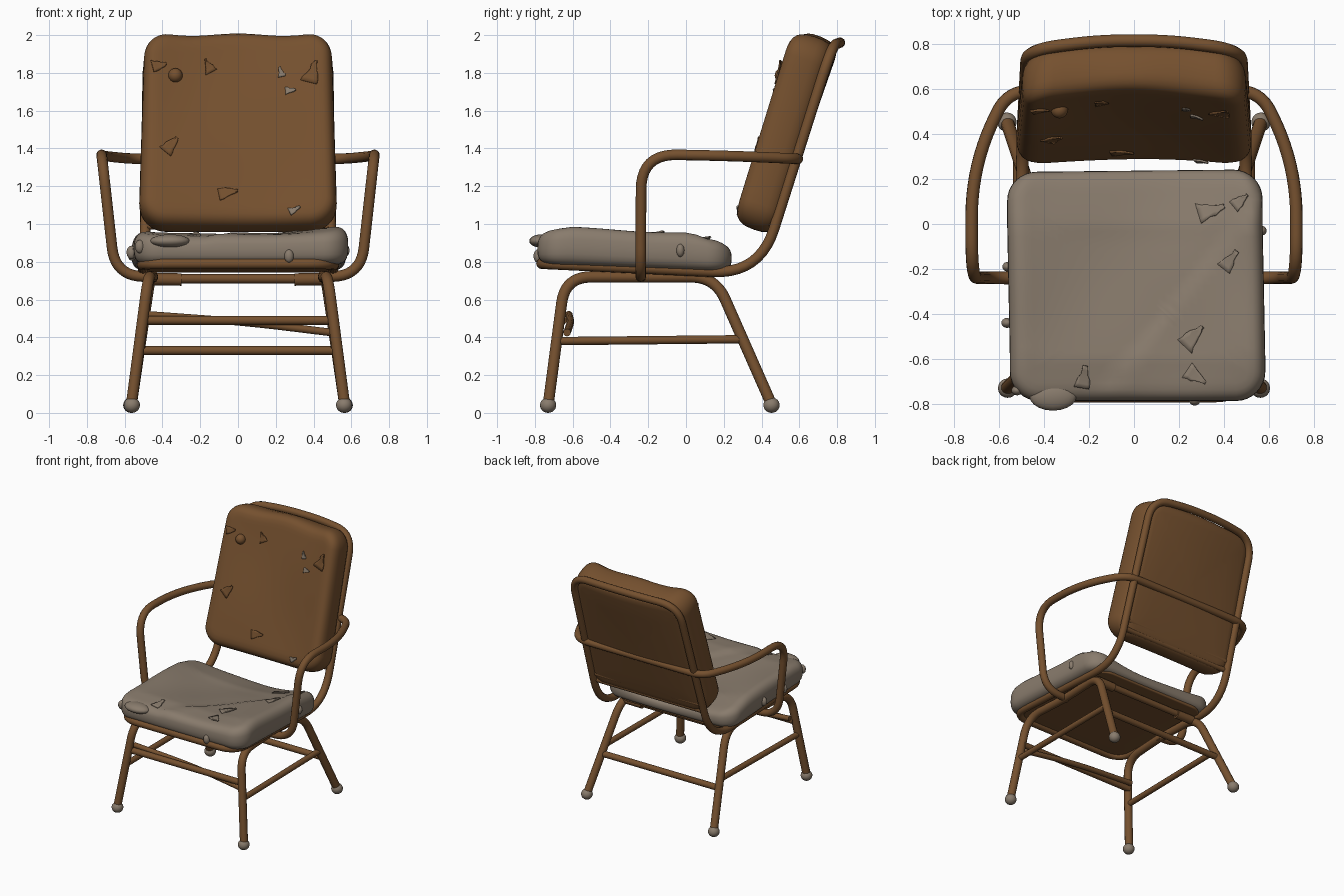
import bpy, bmesh, math, random
from mathutils import Vector

if "Cube" in bpy.data.objects:
    bpy.data.objects.remove(bpy.data.objects["Cube"])

random.seed(4)


def material(name, rgb):
    m = bpy.data.materials.new(name)
    m.diffuse_color = (*rgb, 1)
    m.use_nodes = True
    m.node_tree.nodes["Principled BSDF"].inputs["Base Color"].default_value = m.diffuse_color
    return m


BROWN = material("rust brown", (0.178, 0.081, 0.028))
GREY = material("worn grey", (0.25, 0.20, 0.152))


def finish(name, bm, mat):
    bmesh.ops.recalc_face_normals(bm, faces=bm.faces)
    for f in bm.faces:
        f.smooth = True
    me = bpy.data.meshes.new(name)
    bm.to_mesh(me)
    bm.free()
    me.materials.append(mat)
    ob = bpy.data.objects.new(name, me)
    bpy.context.collection.objects.link(ob)
    return ob


def tube(name, pts, r, closed=False, mat=BROWN):
    """Round tube through points (x, y, z[, bend length]); bends are filleted."""
    path, n = [], len(pts)
    for i, p in enumerate(pts):
        P = Vector(p[:3])
        if len(p) == 3:
            path.append(P)
            continue
        A, B = Vector(pts[i - 1][:3]), Vector(pts[(i + 1) % n][:3])
        a, b = P + (A - P).normalized() * p[3], P + (B - P).normalized() * p[3]
        for k in range(11):
            t = k / 10
            path.append(a * (1 - t) ** 2 + P * 2 * t * (1 - t) + b * t * t)
    cu = bpy.data.curves.new(name, 'CURVE')
    cu.dimensions = '3D'
    cu.bevel_depth, cu.bevel_resolution, cu.use_fill_caps = r, 4, True
    sp = cu.splines.new('POLY')
    sp.points.add(len(path) - 1)
    for q, v in zip(sp.points, path):
        q.co = (*v, 1)
    sp.use_cyclic_u = closed
    tmp = bpy.data.objects.new(name + "_path", cu)
    bpy.context.collection.objects.link(tmp)
    dg = bpy.context.evaluated_depsgraph_get()
    me = bpy.data.meshes.new_from_object(tmp.evaluated_get(dg))
    bpy.data.objects.remove(tmp)
    me.name = name
    me.materials.clear()
    me.materials.append(mat)
    for f in me.polygons:
        f.use_smooth = True
    ob = bpy.data.objects.new(name, me)
    bpy.context.collection.objects.link(ob)
    return ob


def mirrored(half):
    return half + [(-p[0], *p[1:]) for p in reversed(half)]


def outline(hx, hy, R, arc=8, side=14):
    """Rounded rectangle, counter-clockwise."""
    corners = [(hx - R, hy - R, 0), (R - hx, hy - R, 90), (R - hx, R - hy, 180), (hx - R, R - hy, 270)]
    out = []
    for i, (cx, cy, a0) in enumerate(corners):
        for k in range(arc + 1):
            a = math.radians(a0 + 90 * k / arc)
            out.append(Vector((cx + R * math.cos(a), cy + R * math.sin(a))))
        nx, ny, a1 = corners[(i + 1) % 4]
        a1 = math.radians(a1)
        end = Vector((nx + R * math.cos(a1), ny + R * math.sin(a1)))
        start = out[-1]
        out += [start.lerp(end, k / side) for k in range(1, side)]
    return out


def cushion(name, hx, hy, R, h, er, warp, mat):
    """Stack of rounded-rectangle rings with a soft edge, bent by warp."""
    prof = [(er, s, 0) for s in (0.04, 0.35, 0.7)]
    for k in range(13):
        a = math.radians(-90 + 15 * k)
        s = math.copysign(abs(math.sin(a)) ** 0.75, a)
        prof.append((er * (1 - max(math.cos(a), 0) ** 0.75), 1, h / 2 * (1 + s)))
    prof += [(er, s / 16, h) for s in range(15, 0, -1)]
    bm = bmesh.new()
    rings = []
    for d, s, z in prof:
        pts = outline(hx - d, hy - d, max(R - d, 0.02))
        rings.append([bm.verts.new(warp(p.x * s, p.y * s, z)) for p in pts])
    n = len(rings[0])
    for a, b in zip(rings, rings[1:]):
        for i in range(n):
            bm.faces.new((a[i], a[(i + 1) % n], b[(i + 1) % n], b[i]))
    bm.faces.new(rings[0])
    bm.faces.new(rings[-1])
    return finish(name, bm, mat)


def flake(name, warp, x, y, z, size, ang, mat, curl=0.03):
    """Curled torn scrap lying on a cushion surface."""
    bm = bmesh.new()
    bmesh.ops.create_grid(bm, x_segments=5, y_segments=5, size=1)
    c, s = math.cos(ang), math.sin(ang)
    for v in bm.verts:
        t = (v.co.x + 1) / 2
        u, w = v.co.x * size, v.co.y * size * (0.75 - 0.6 * t) + random.uniform(-.1, .1) * size
        v.co = warp(x + u * c - w * s, y + u * s + w * c, z + 0.002 + curl * t * t)
    ob = finish(name, bm, mat)
    so = ob.modifiers.new("thickness", 'SOLIDIFY')
    so.thickness, so.offset = 0.008, 0


def ball(name, loc, scale, mat):
    bm = bmesh.new()
    bmesh.ops.create_uvsphere(bm, u_segments=20, v_segments=12, radius=1)
    for v in bm.verts:
        v.co = Vector(loc) + Vector((v.co.x * scale[0], v.co.y * scale[1], v.co.z * scale[2]))
    finish(name, bm, mat)


# main frame: seat rail and backrest in one closed tube, top rail bowed backwards
tube("main_frame", mirrored([(0.51, -0.765, 0.79, 0.15), (0.495, 0.39, 0.735, 0.25),
                             (0.475, 0.775, 1.945, 0.16), (0.15, 0.815, 1.96, 0.12)]), 0.028, True)
# arms: one tube running behind the back, down and in under the seat
tube("arm_tube", mirrored([(0.43, -0.24, 0.72), (0.65, -0.24, 0.725, 0.15),
                           (0.722, -0.237, 1.37, 0.19), (0.722, 0.27, 1.36, 0.24),
                           (0.56, 0.592, 1.345, 0.1)]), 0.028)

# side leg loops and feet
for sx, side in ((1, "right"), (-1, "left")):
    tube(f"leg_loop_{side}", [(0.565 * sx, -0.73, 0.04), (0.475 * sx, -0.64, 0.72, 0.14),
                              (0.45 * sx, -0.25, 0.72, 0.1),
                              (0.465 * sx, 0.155, 0.72, 0.13), (0.565 * sx, 0.455, 0.04)], 0.03)
    ball(f"front_foot_{side}", (0.562 * sx, -0.73, 0.041), (0.043, 0.043, 0.041), GREY)
    ball(f"rear_foot_{side}", (0.565 * sx, 0.453, 0.041), (0.043, 0.043, 0.041), GREY)
    tube(f"side_stretcher_{side}", [(0.52 * sx, -0.68, 0.38), (0.515 * sx, 0.305, 0.39)], 0.022)
    # joining sleeves under the seat
    tube(f"sleeve_{side}", [(0.45 * sx, 0.12, 0.708), (0.3 * sx, 0.12, 0.706)], 0.033)

# cross stretchers
tube("rear_stretcher", [(-0.52, 0.325, 0.33), (0.52, 0.325, 0.33)], 0.024)
tube("front_stretcher", [(-0.5, -0.655, 0.49), (0.5, -0.655, 0.49)], 0.024)
tube("loose_stretcher", [(-0.49, -0.62, 0.52), (0.05, -0.61, 0.48, 0.2), (0.5, -0.63, 0.425)], 0.02)
tube("rear_seat_bar", [(-0.46, 0.12, 0.71), (0.46, 0.12, 0.71)], 0.024)
for i, z in enumerate((0.99, 1.05)):
    y = 0.585 + 0.35 * (z - 1.35)
    tube(f"lower_back_bar_{i + 1}", [(-0.48, y, z), (0.48, y, z)], 0.02)

SEAT_H, BACK_H = 0.185, 0.225


def clamp01(t):
    return max(0.0, min(1.0, t))


def seat_warp(x, y, z):
    wy = y - 0.275
    t = z / SEAT_H
    dip = -0.055 * max(0, 1 - (x / 0.5) ** 2) * clamp01(0.8 + y)
    droop = -0.035 * clamp01((wy - 0.0) / 0.2) - 0.03 * clamp01((-0.6 - wy) / 0.18)
    # torn cover: raised step along a diagonal line
    d = (x - 0.55) * 0.772 - (wy - 0.12) * 0.636
    step = 0.014 * clamp01(d / 0.02) if t > 0.6 else 0
    ripple = 0.006 * math.sin(9 * x + 3) * math.sin(8 * wy)
    wx = x + 0.012 * clamp01(-wy / 0.6) + 0.004
    return Vector((wx, wy + 0.015 * x * clamp01(wy * 3), 0.758 - 0.04 * wy + z + t * (dip + droop + step + ripple)))


def back_warp(x, v, w):
    t = w / BACK_H
    s = (v + 0.5375) / 1.075
    # curved panel: edges wrap forward, more so at the top
    bow = 0.045 * s * (x / 0.5) ** 2
    hollow = -0.03 * (1 - 0.6 * s) * max(0, 1 - (x / 0.5) ** 2) + 0.006 * math.sin(7 * x) * math.sin(6 * v)
    w = w + 0.015 + bow + t * (hollow + 0.01)
    v = v + 0.463 + 0.012 * s * t * math.cos(11 * x)
    return Vector((x * (1.04 - 0.065 * s), 0.5 + 0.33 * v - 0.944 * w, 1 + 0.944 * v + 0.33 * w))


# seat pan and cushions
cushion("seat_pan", 0.5, 0.49, 0.12, 0.03, 0.012,
        lambda x, y, z: Vector((x, y - 0.275, 0.752 - 0.045 * (y - 0.275) + z)), BROWN)
cushion("seat_cushion", 0.568, 0.512, 0.13, SEAT_H, 0.08, seat_warp, GREY)
cushion("back_cushion", 0.507, 0.5375, 0.14, BACK_H, 0.09, back_warp, BROWN)

# damage: lump, nub and torn scraps
ball("seat_lump", (-0.36, -0.765, 0.91), (0.105, 0.065, 0.035), GREY)
ball("back_nub", back_warp(-0.335, 0.29, BACK_H), (0.038, 0.038, 0.038), BROWN)
for i, (x, z, size, a, m) in enumerate([
        (-0.35, 1.42, 0.05, 0.9, BROWN), (-0.05, 1.17, 0.05, 0.2, BROWN),
        (-0.16, 1.84, 0.04, 2.0, BROWN), (-0.42, 1.83, 0.04, 0.3, BROWN),
        (0.40, 1.80, 0.06, 1.2, BROWN), (0.23, 1.81, 0.028, 1.8, GREY),
        (0.28, 1.71, 0.028, 0.0, GREY), (0.29, 1.08, 0.03, 0.4, GREY)]):
    flake(f"back_scrap_{i + 1}", back_warp, x, (z - 1.08) / 0.944 - 0.463, BACK_H, size, a, m, 0.012)
for i, (x, y, size, a) in enumerate([
        (0.34, 0.06, 0.06, 0.3), (0.42, -0.16, 0.05, 0.9), (0.25, -0.5, 0.06, 0.8),
        (0.26, -0.68, 0.05, -0.6), (-0.24, -0.68, 0.05, 1.4), (0.47, 0.1, 0.04, 0.7)]):
    flake(f"seat_scrap_{i + 1}", seat_warp, x, y + 0.275, SEAT_H, size, a, GREY, 0.01)

# ragged bits hanging on the seat edges
for i, (x, y, z) in enumerate([(-0.56, -0.19, 0.84), (-0.565, -0.44, 0.85), (0.27, -0.785, 0.83),
                               (0.565, -0.03, 0.86), (-0.52, -0.74, 0.88)]):
    ball(f"seat_edge_bit_{i + 1}", (x, y, z), (0.025, 0.022, 0.035), GREY)
